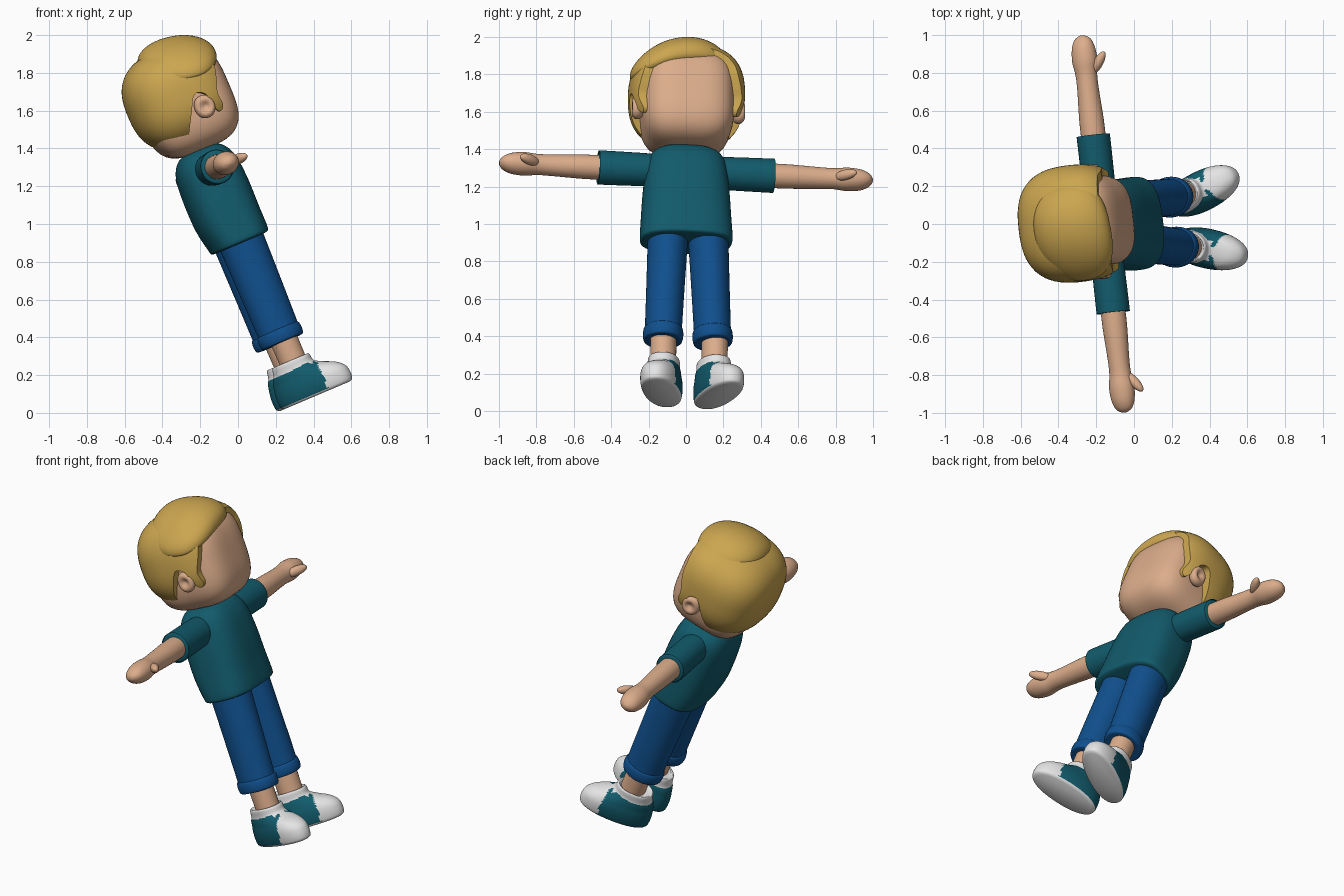
import bpy, bmesh, math
from mathutils import Matrix, Vector

if "Cube" in bpy.data.objects:
    bpy.data.objects.remove(bpy.data.objects["Cube"])


def material(name, rgb):
    m = bpy.data.materials.new(name)
    m.use_nodes = True
    color = (*rgb, 1)
    m.diffuse_color = color
    m.node_tree.nodes["Principled BSDF"].inputs["Base Color"].default_value = color
    return m


SKIN = material("skin", (.72, .42, .26))
HAIR = material("blond hair", (.60, .38, .08))
TEAL = material("teal cloth", (.006, .105, .15))
DENIM = material("blue denim", (.005, .08, .27))
WHITE = material("white rubber", (.78, .78, .78))

# Whole figure faces +x, turned slightly and leaning backwards
BODY = (Matrix.Translation((.353, 0, .065)) @ Matrix.Rotation(math.radians(-23), 4, 'Y')
        @ Matrix.Rotation(math.radians(7), 4, 'Z'))


def move(x, y, z):
    return Matrix.Translation((x, y, z))


def turn(degrees, axis):
    return Matrix.Rotation(math.radians(degrees), 4, axis)


def finish(bm, name, mats, place=Matrix(), rule=None, angle=45):
    """Turn a bmesh into a smooth-shaded object on the body."""
    bmesh.ops.recalc_face_normals(bm, faces=bm.faces)
    if rule:
        for f in bm.faces:
            f.material_index = rule(f.calc_center_median())
    mesh = bpy.data.meshes.new(name)
    bm.to_mesh(mesh)
    bm.free()
    for m in mats:
        mesh.materials.append(m)
    ob = bpy.data.objects.new(name, mesh)
    bpy.context.collection.objects.link(ob)
    ob.matrix_world = BODY @ place
    smooth(ob, angle)
    return ob


def smooth(ob, angle):
    bpy.ops.object.select_all(action='DESELECT')
    ob.select_set(True)
    bpy.context.view_layer.objects.active = ob
    bpy.ops.object.shade_smooth_by_angle(angle=math.radians(angle))


def spline(points, steps, closed=False):
    """Catmull-Rom curve through points of any dimension."""
    pts = [Vector(p) for p in points]
    n = len(pts)
    pick = (lambda i: pts[i % n]) if closed else (lambda i: pts[min(max(i, 0), n - 1)])
    out = []
    for i in range(n if closed else n - 1):
        a, b, c, d = (pick(i + k) for k in (-1, 0, 1, 2))
        for s in range(steps):
            t = s / steps
            out.append(b + (c - a) * t / 2 + (a * 2 - b * 5 + c * 4 - d) * t * t / 2
                       + (b * 3 - a - c * 3 + d) * t ** 3 / 2)
    return out if closed else out + [pts[-1]]


def loft(name, stations, mats, place=Matrix(), steps=4, power=2, n=48, rule=None, angle=45):
    """Stack superellipse rings given as (height, centre, x radius, y radius)."""
    bm = bmesh.new()
    rings = []
    for h, c, ra, rb in spline(stations, steps):
        ring = []
        for k in range(n):
            ca, sa = math.cos(math.tau * k / n), math.sin(math.tau * k / n)
            r = (abs(ca) ** power + abs(sa) ** power) ** (-1 / power)
            ring.append(bm.verts.new((c + ra * r * ca, rb * r * sa, h)))
        rings.append(ring)
    for lo, hi in zip(rings, rings[1:]):
        for k in range(n):
            j = (k + 1) % n
            bm.faces.new((lo[k], lo[j], hi[j], hi[k]))
    bm.faces.new(rings[0])
    bm.faces.new(rings[-1])
    return finish(bm, name, mats, place, rule, angle)


def blob(name, half, mats, place=Matrix(), power=2.0, warp=None, seg=48):
    """Superellipsoid with an optional bending function."""
    bm = bmesh.new()
    bmesh.ops.create_uvsphere(bm, u_segments=seg, v_segments=seg // 2, radius=1)
    for v in bm.verts:
        r = sum(abs(c) ** power for c in v.co) ** (-1 / power)
        v.co = Vector(c * r * s for c, s in zip(v.co, half))
        if warp:
            v.co = warp(v.co)
    return finish(bm, name, mats, place)


# Head and neck
blob("head", (.25, .248, .27), [SKIN], move(.03, 0, 1.70), 3.4, seg=64)
loft("neck", [(1.36, 0, .1, .1), (1.50, 0, .1, .1)], [SKIN], steps=1)

# Back hair, trimmed by a side profile that leaves the face and ears free
hair = blob("back_hair", (.29, .31, .27), [HAIR], move(.02, 0, 1.745), 2.6, seg=72)
outline = [(-.5, 1.40), (-.07, 1.44), (-.04, 1.54), (.01, 1.64), (.06, 1.72), (.115, 1.70),
           (.13, 1.63), (.155, 1.585), (.185, 1.61), (.18, 1.68), (.205, 1.75),
           (.225, 1.85), (.2, 2.1), (-.5, 2.2)]
bm = bmesh.new()
face = bm.faces.new([bm.verts.new((p.x, -.5, p.y)) for p in spline(outline, 4, True)])
wall = bmesh.ops.extrude_face_region(bm, geom=[face])
bmesh.ops.translate(bm, vec=(0, 1, 0),
                    verts=[v for v in wall["geom"] if isinstance(v, bmesh.types.BMVert)])
cutter = finish(bm, "hair_cutter", [HAIR])
cutter.hide_render = True
trim = hair.modifiers.new("trim", 'BOOLEAN')
trim.operation = 'INTERSECT'
trim.solver = 'EXACT'
trim.object = cutter
bpy.context.view_layer.update()
smooth(hair, 45)
bpy.ops.object.modifier_apply(modifier="trim")
bpy.data.objects.remove(cutter)
smooth(hair, 40)


# Swept fringe, drooping to the right and to the front
def sweep(p):
    x, y, z = p
    return Vector((x, y, z + .18 * y - 1.15 * y * y - .15 * x - .5 * x * x))


blob("fringe", (.20, .26, .095), [HAIR], move(.08, -.05, 1.955), 2.3, sweep, 64)

# Shirt
loft("shirt", [(.90, .01, .13, .225), (.905, .01, .155, .24), (.93, .01, .163, .247),
               (1.05, 0, .175, .24), (1.2, 0, .178, .23), (1.33, 0, .168, .215),
               (1.40, 0, .14, .19), (1.435, 0, .10, .14), (1.445, 0, .05, .07)],
     [TEAL], power=2.8, n=64)


def shoe_paint(p):
    toe = p.x > .125 + .25 * abs(p.y)
    collar = p.z > .172 + .1 * max(p.x, 0)
    lace = abs(p.y) < .055 and (.085 < p.x < .115 and p.z > .1)
    tongue = abs(p.y) < .022 and p.x > .05 and p.z > .1
    return int(toe or collar or lace or tongue or p.z < .014)


def ear_dent(side):
    def warp(p):
        if p.y * side > 0:
            p.y -= side * .03 * math.exp(-((p.x - .008) ** 2 + p.z ** 2) / .0008)
        return p
    return warp


for side, label in ((1, "left"), (-1, "right")):
    # Ears
    blob(label + "_ear", (.055, .04, .062), [SKIN],
         move(.088, side * .275, 1.64) @ turn(side * 12, 'Z'), 2.1, ear_dent(side))

    # Arms, hands and sleeves run outwards along the side axis
    out = move(0, 0, 1.32) @ turn(-90 * side, 'X')
    loft(label + "_sleeve", [(.12, 0, .08, .08), (.2, 0, .086, .088), (.45, 0, .088, .092),
                             (.465, 0, .086, .09), (.472, 0, .078, .08)], [TEAL], out)
    loft(label + "_arm", [(.40, 0, .065, .065), (.55, 0, .065, .065), (.72, 0, .057, .058),
                          (.80, 0, .058, .056), (.87, 0, .068, .062), (.94, 0, .062, .055),
                          (.985, 0, .044, .035), (1.005, 0, .014, .012)], [SKIN], out)
    blob(label + "_thumb", (.026, .07, .028), [SKIN],
         move(.072, side * .85, 1.315) @ turn(-38 * side, 'Z'), seg=32)

    # Trouser legs with rolled cuffs
    leg = move(0, side * .135 + .01, .33) @ turn(side * 2.5, 'X')
    loft(label + "_trouser_leg", [(.02, 0, .112, .098), (.3, .005, .118, .102),
                                  (.64, .01, .125, .108)], [DENIM], leg)
    loft(label + "_cuff", [(0, 0, .10, .09), (.004, 0, .117, .103), (.035, 0, .123, .108),
                           (.066, 0, .118, .104), (.07, 0, .105, .092)], [DENIM], leg)

    # Ankles and shoes, toes pointing outwards
    foot = move(0, side * .135 + .015, 0) @ turn(side * 19, 'Z')
    loft(label + "_ankle", [(.15, .01, .072, .068), (.38, .01, .075, .07)], [SKIN], foot, 1)
    loft(label + "_shoe", [(0, .06, .19, .085), (.012, .06, .208, .098), (.05, .06, .212, .104),
                           (.09, .056, .205, .103), (.125, .04, .182, .096),
                           (.155, .012, .145, .09), (.18, -.002, .116, .084),
                           (.215, -.002, .108, .083), (.225, -.002, .10, .076),
                           (.215, 0, .085, .075)],
         [TEAL, WHITE], foot, steps=6, power=2.2, n=96, rule=shoe_paint, angle=60)
